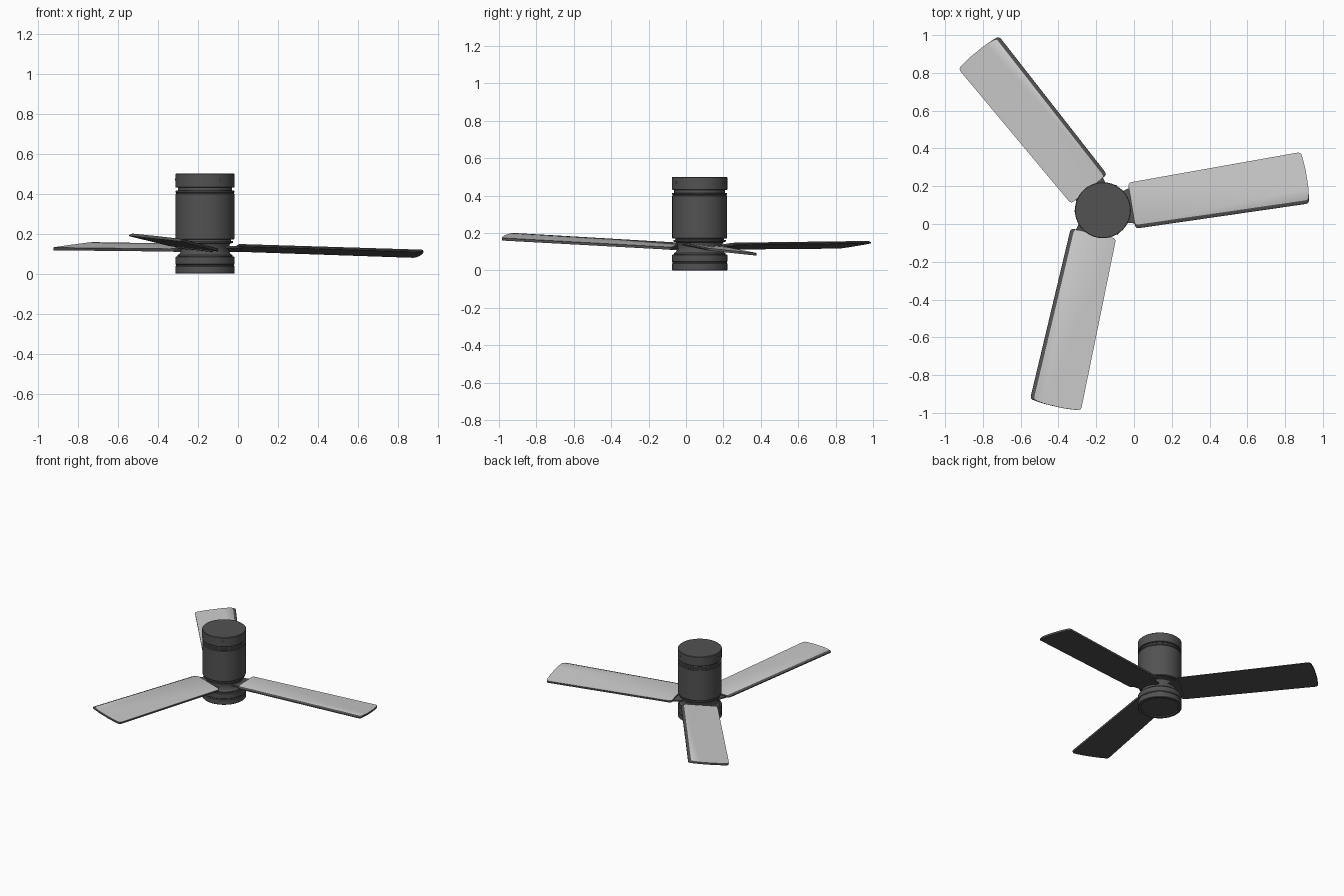
import bpy, bmesh, math
from mathutils import Matrix, Vector

if "Cube" in bpy.data.objects:
    bpy.data.objects.remove(bpy.data.objects["Cube"])

CX, CY = -0.165, 0.073      # motor axis


def material(name, v):
    m = bpy.data.materials.new(name)
    m.diffuse_color = (v, v, v, 1)
    m.use_nodes = True
    m.node_tree.nodes["Principled BSDF"].inputs["Base Color"].default_value = m.diffuse_color
    return m


DARK = material("dark_grey", 0.085)
LIGHT = material("light_grey", 0.55)


def finish(bm, name, mats, matrix=None):
    bmesh.ops.recalc_face_normals(bm, faces=bm.faces)
    me = bpy.data.meshes.new(name)
    bm.to_mesh(me)
    bm.free()
    ob = bpy.data.objects.new(name, me)
    bpy.context.collection.objects.link(ob)
    for m in mats:
        me.materials.append(m)
    if matrix:
        ob.matrix_world = matrix
    bpy.ops.object.select_all(action='DESELECT')
    ob.select_set(True)
    bpy.context.view_layer.objects.active = ob
    bpy.ops.object.shade_smooth_by_angle(angle=math.radians(30))
    return ob


def lathe(name, profile, steps=64):
    """Spin an (r, z) profile that starts and ends on the axis."""
    bm = bmesh.new()
    vs = [bm.verts.new((r, 0, z)) for r, z in profile]
    es = [bm.edges.new(p) for p in zip(vs, vs[1:])]
    bmesh.ops.spin(bm, geom=vs + es, cent=(0, 0, 0), axis=(0, 0, 1),
                   angle=2 * math.pi, steps=steps)
    bmesh.ops.remove_doubles(bm, verts=bm.verts, dist=1e-5)
    return finish(bm, name, [DARK], Matrix.Translation((CX, CY, 0)))


# Ceiling cap and the narrow gap below it
lathe("ceiling_cap", [(0, .43), (.145, .43), (.148, .433), (.148, .497), (.145, .5), (0, .5)])
lathe("cap_neck", [(0, .40), (.136, .40), (.136, .44), (0, .44)])

# Motor housing with a shallow groove near its top
lathe("motor_housing", [(0, .17), (.144, .17), (.147, .174), (.147, .398), (.144, .4),
                        (.144, .404), (.147, .406), (.147, .412), (.144, .415), (0, .415)])

# Rotor hub and waist that carry the blades
lathe("rotor_hub", [(0, .08), (.137, .08), (.137, .092), (.126, .1), (.12, .115), (.12, .135),
                    (.126, .15), (.14, .154), (.14, .162), (.13, .164), (.13, .175), (0, .175)])

# Lower housing with grooves and a recessed bottom cover
lathe("lower_housing", [(0, .008), (.126, .008), (.128, 0), (.145, 0), (.148, .003),
                        (.148, .036), (.145, .039), (.145, .044), (.148, .047),
                        (.148, .082), (.145, .085), (0, .085)])

# Small screws around the cap
for i in range(3):
    a = math.radians(-58 + 120 * i)
    bm = bmesh.new()
    bmesh.ops.create_cone(bm, cap_ends=True, segments=12, radius1=.005, radius2=.005, depth=.006)
    finish(bm, f"cap_screw_{i + 1}", [DARK],
           Matrix.Translation((CX + .148 * math.cos(a), CY + .148 * math.sin(a), .47))
           @ Matrix.Rotation(a, 4, 'Z') @ Matrix.Rotation(math.pi / 2, 4, 'Y'))


def rounded(points, radius, n=4):
    """Round the corners of a 2D outline with short quadratic arcs."""
    out = []
    for i, p in enumerate(points):
        p = Vector(p)
        a = p + (Vector(points[i - 1]) - p).normalized() * radius
        b = p + (Vector(points[(i + 1) % len(points)]) - p).normalized() * radius
        for k in range(n + 1):
            t = k / n
            out.append(a * (1 - t) ** 2 + p * 2 * t * (1 - t) + b * t * t)
    return out


def plate(name, outline, z0, z1, mats, matrix, chamfer=0.0):
    """Extruded outline; the top is pulled in along the -y edge."""
    bm = bmesh.new()
    low = [bm.verts.new((x, y, z0)) for x, y in outline]
    mid = [bm.verts.new((x, y, z0 + (z1 - z0) * .4)) for x, y in outline]
    top = [bm.verts.new((x, y + (chamfer if y < -.1 else 0), z1)) for x, y in outline]
    bm.faces.new(low)
    cap = bm.faces.new(top)
    n = len(outline)
    for a, b in ((low, mid), (mid, top)):
        for i in range(n):
            f = bm.faces.new((a[i], a[(i + 1) % n], b[(i + 1) % n], b[i]))
            f.material_index = 0
    cap.material_index = len(mats) - 1
    return finish(bm, name, mats, matrix)


# Blades: root midpoint, tip midpoint, each pitched and slightly drooping or rising
LENGTH = .93
BLADES = [((-.012, .097, .130), (.907, .245, .100)),
          ((-.238, .185, .130), (-.828, .915, .138)),
          ((-.215, -.050, .130), (-.415, -.955, .181))]
blade = rounded([(0, -.123), (LENGTH, -.138), (LENGTH + .009, -.05),
                 (LENGTH + .009, .05), (LENGTH, .138), (0, .123)], .02)
bracket = rounded([(-.07, -.075), (.02, -.1), (.02, .1), (-.07, .075)], .015)

for i, (root, tip) in enumerate(BLADES, 1):
    d = Vector(tip) - Vector(root)
    m = (Matrix.Translation(root) @ Matrix.Rotation(math.atan2(d.y, d.x), 4, 'Z')
         @ Matrix.Rotation(-math.asin(d.z / d.length), 4, 'Y')
         @ Matrix.Rotation(math.radians(-6), 4, 'X'))
    plate(f"blade_{i}", blade, -.007, .007, [DARK, LIGHT], m, chamfer=.018)
    plate(f"blade_bracket_{i}", bracket, -.012, -.003, [DARK], m)
